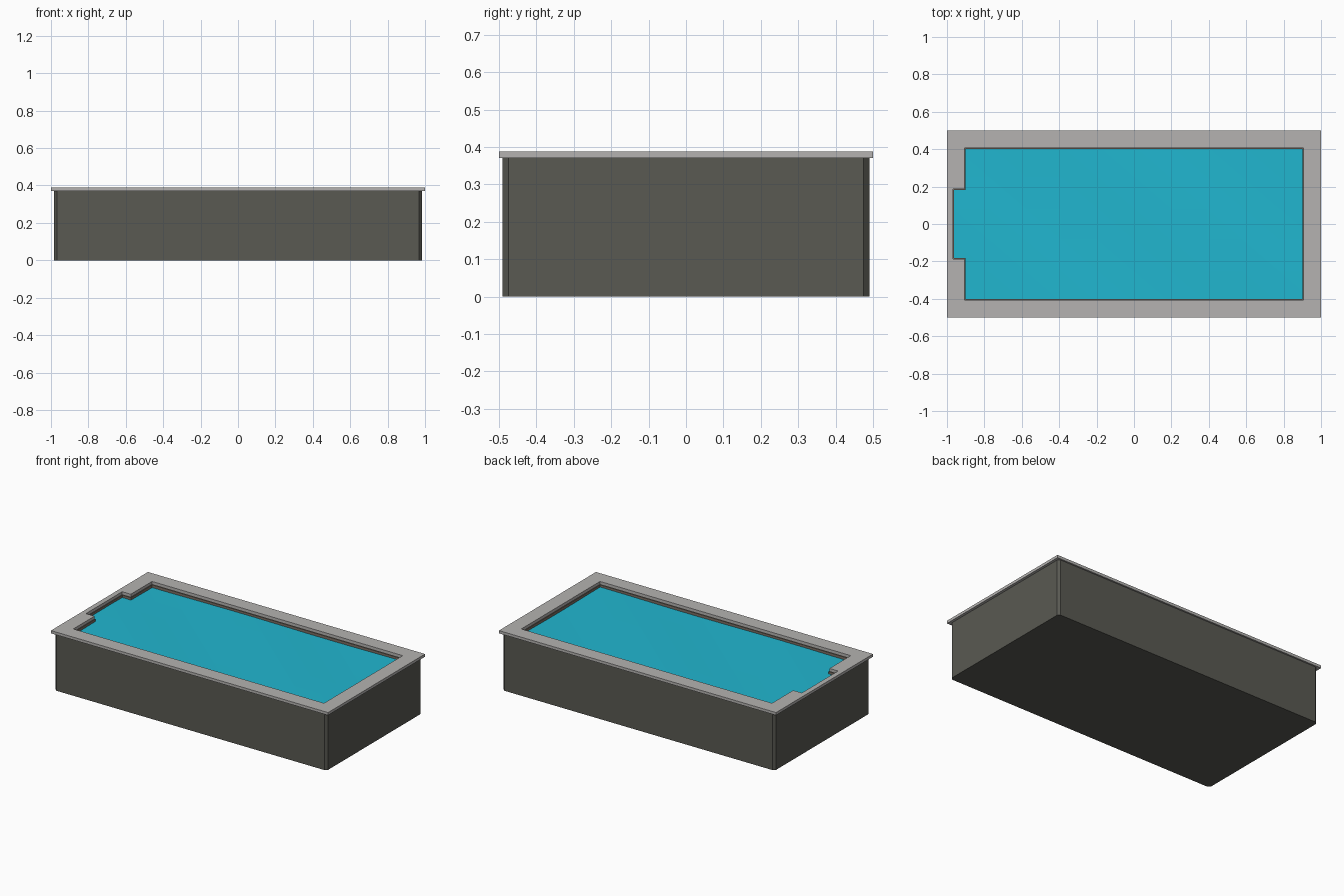
import bpy
import bmesh
import math

if "Cube" in bpy.data.objects:
    bpy.data.objects.remove(bpy.data.objects["Cube"])


def material(name, rgb):
    m = bpy.data.materials.new(name)
    m.use_nodes = True
    m.diffuse_color = (*rgb, 1)
    m.node_tree.nodes["Principled BSDF"].inputs["Base Color"].default_value = (*rgb, 1)
    return m


stone = material("pale stone", (0.46, 0.45, 0.44))
concrete = material("dark concrete", (0.1, 0.1, 0.085))
tile = material("brown tile", (0.20, 0.16, 0.13))
blue = material("water blue", (0.015, 0.47, 0.63))


def finish(name, bm, mat):
    mesh = bpy.data.meshes.new(name)
    bm.to_mesh(mesh)
    bm.free()
    mesh.materials.append(mat)
    obj = bpy.data.objects.new(name, mesh)
    bpy.context.collection.objects.link(obj)
    return obj


def prism(name, loops, z0, z1, mat):
    """Extrude a flat outline, with any further loops as holes."""
    bm = bmesh.new()
    for loop in loops:
        vs = [bm.verts.new((x, y, z0)) for x, y in loop]
        for i, v in enumerate(vs):
            bm.edges.new((v, vs[i - 1]))
    bmesh.ops.triangle_fill(bm, edges=bm.edges[:], use_beauty=True)
    out = bmesh.ops.extrude_face_region(bm, geom=bm.faces[:], use_keep_orig=True)
    top = [g for g in out["geom"] if isinstance(g, bmesh.types.BMVert)]
    bmesh.ops.translate(bm, verts=top, vec=(0, 0, z1 - z0))
    bmesh.ops.recalc_face_normals(bm, faces=bm.faces[:])
    return finish(name, bm, mat)


def rectangle(x, y):
    return [(-x, -y), (x, -y), (x, y), (-x, y)]


def chamfered(x, y, c):
    return [(-x + c, -y), (x - c, -y), (x, -y + c), (x, y - c),
            (x - c, y), (-x + c, y), (-x, y - c), (-x, -y + c)]


def opening(inset):
    """Pool outline with the step recess at the right-hand end."""
    x, y, rx, ry = 0.905 - inset, 0.406 - inset, 0.967 - inset, 0.187 - inset
    return [(-x, -y), (x, -y), (x, y), (-x, y),
            (-x, ry), (-rx, ry), (-rx, -ry), (-x, -ry)]


# Shell: floor slab and walls with chamfered upright corners
body = chamfered(0.983, 0.49, 0.015)
prism("pool_floor", [body], 0, 0.03, concrete)
prism("pool_walls", [body, opening(0)], 0.03, 0.37, concrete)
prism("tile_lining", [opening(0), opening(0.004)], 0.03, 0.368, tile)

# Coping that overhangs the shell
prism("coping", [rectangle(1, 0.5), opening(0)], 0.37, 0.388, stone)

# Gently rippled water, its border buried in the walls
bm = bmesh.new()
bmesh.ops.create_grid(bm, x_segments=10, y_segments=5, size=1)
for v in bm.verts:
    v.co.x *= 0.97
    v.co.y *= 0.42
    v.co.z = 0.352 + 0.002 * math.sin(5 * v.co.x + 7 * v.co.y)
bmesh.ops.triangulate(bm, faces=bm.faces[:])
finish("water", bm, blue)
